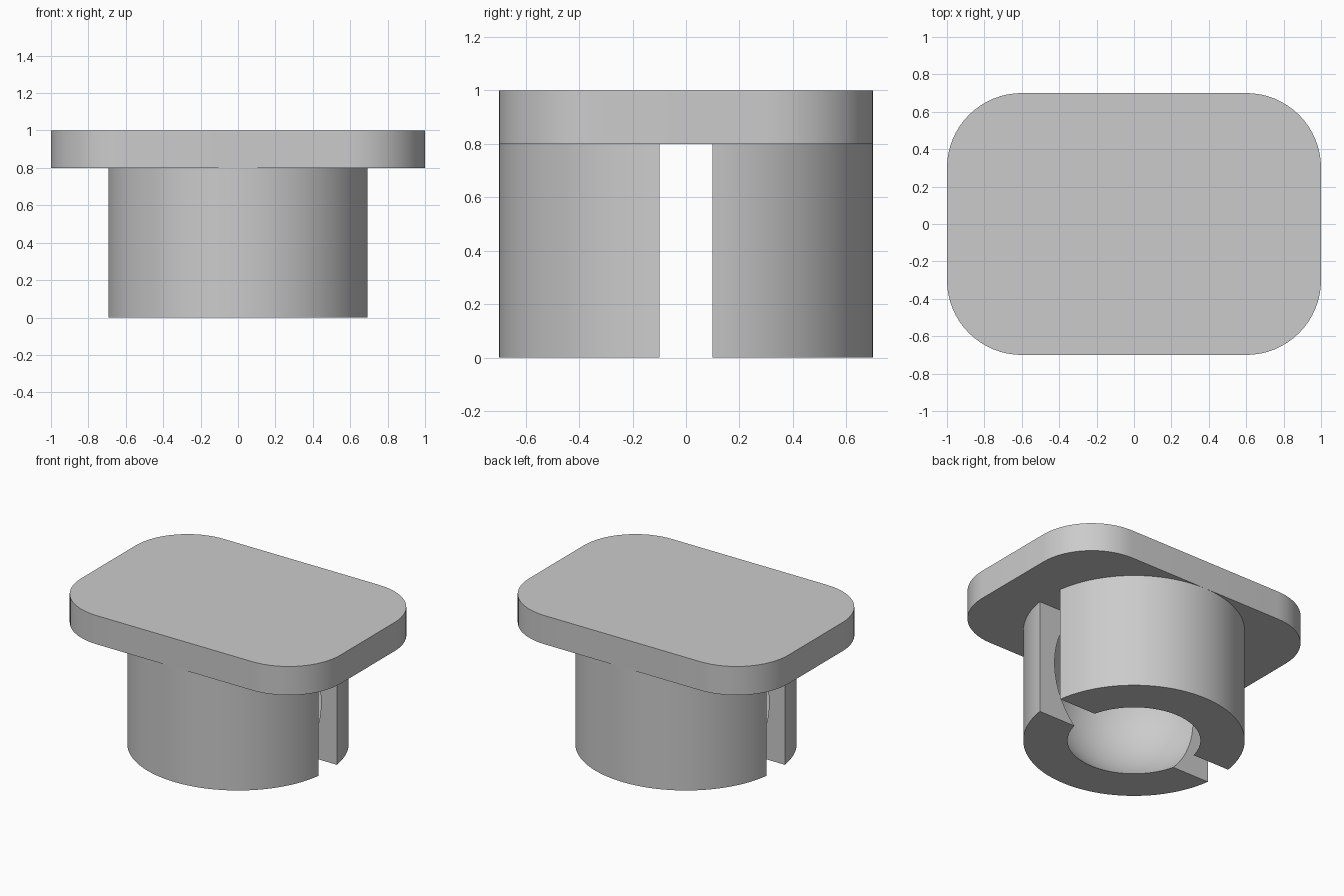
import bpy
import bmesh
import math

cube = bpy.data.objects.get("Cube")
if cube:
    bpy.data.objects.remove(cube, do_unlink=True)

# Single plain grey material
grey = bpy.data.materials.new("plain grey")
grey.use_nodes = True
colour = (0.6, 0.6, 0.6, 1)
grey.diffuse_color = colour
grey.node_tree.nodes["Principled BSDF"].inputs["Base Color"].default_value = colour

SOCKET_HEIGHT, SOCKET_RADIUS = 0.8, 0.7
BALL_RADIUS, SLOT_WIDTH = 0.58, 0.2


def finish(name):
    ob = bpy.context.object
    ob.name = name
    ob.data.materials.append(grey)
    return ob


def cut(target, cutter):
    cutter.hide_render = True
    mod = target.modifiers.new(cutter.name, 'BOOLEAN')
    mod.operation, mod.solver, mod.object = 'DIFFERENCE', 'EXACT', cutter
    bpy.context.view_layer.objects.active = target
    bpy.ops.object.modifier_apply(modifier=mod.name)
    bpy.data.objects.remove(cutter, do_unlink=True)


def smooth(ob):
    bpy.ops.object.select_all(action='DESELECT')
    ob.select_set(True)
    bpy.context.view_layer.objects.active = ob
    bpy.ops.object.shade_smooth_by_angle(angle=math.radians(30))


# Top plate with rounded vertical corners
bpy.ops.mesh.primitive_cube_add(size=1, location=(0, 0, 0.9))
plate = finish("top_plate")
plate.scale = (2, 1.4, 0.2)
bpy.ops.object.transform_apply(location=False, rotation=False, scale=True)
bm = bmesh.new()
bm.from_mesh(plate.data)
corners = [e for e in bm.edges if abs(e.verts[0].co.z - e.verts[1].co.z) > 0.1]
bmesh.ops.bevel(bm, geom=corners, offset=0.4, segments=16, profile=0.5, affect='EDGES')
bm.to_mesh(plate.data)
bm.free()
smooth(plate)

# Round socket below the plate
bpy.ops.mesh.primitive_cylinder_add(vertices=96, radius=SOCKET_RADIUS, depth=SOCKET_HEIGHT,
                                    location=(0, 0, SOCKET_HEIGHT / 2))
socket = finish("ball_socket")

# Ball-shaped cavity, open at the bottom
bpy.ops.mesh.primitive_uv_sphere_add(segments=96, ring_count=48, radius=BALL_RADIUS,
                                     location=(0, 0, SOCKET_HEIGHT / 2))
cut(socket, finish("ball_cutter"))

# Slot splitting the socket into two jaws
bpy.ops.mesh.primitive_cube_add(size=1, location=(0, 0, SOCKET_HEIGHT / 2))
slot = finish("slot_cutter")
slot.scale = (2, SLOT_WIDTH, 1)
cut(socket, slot)

# Drop the hidden faces against the plate
bm = bmesh.new()
bm.from_mesh(socket.data)
hidden = [f for f in bm.faces
          if f.normal.z > 0.99 and f.calc_center_median().z > SOCKET_HEIGHT / 2 - 0.001]
bmesh.ops.delete(bm, geom=hidden, context='FACES')
bm.to_mesh(socket.data)
bm.free()
smooth(socket)
